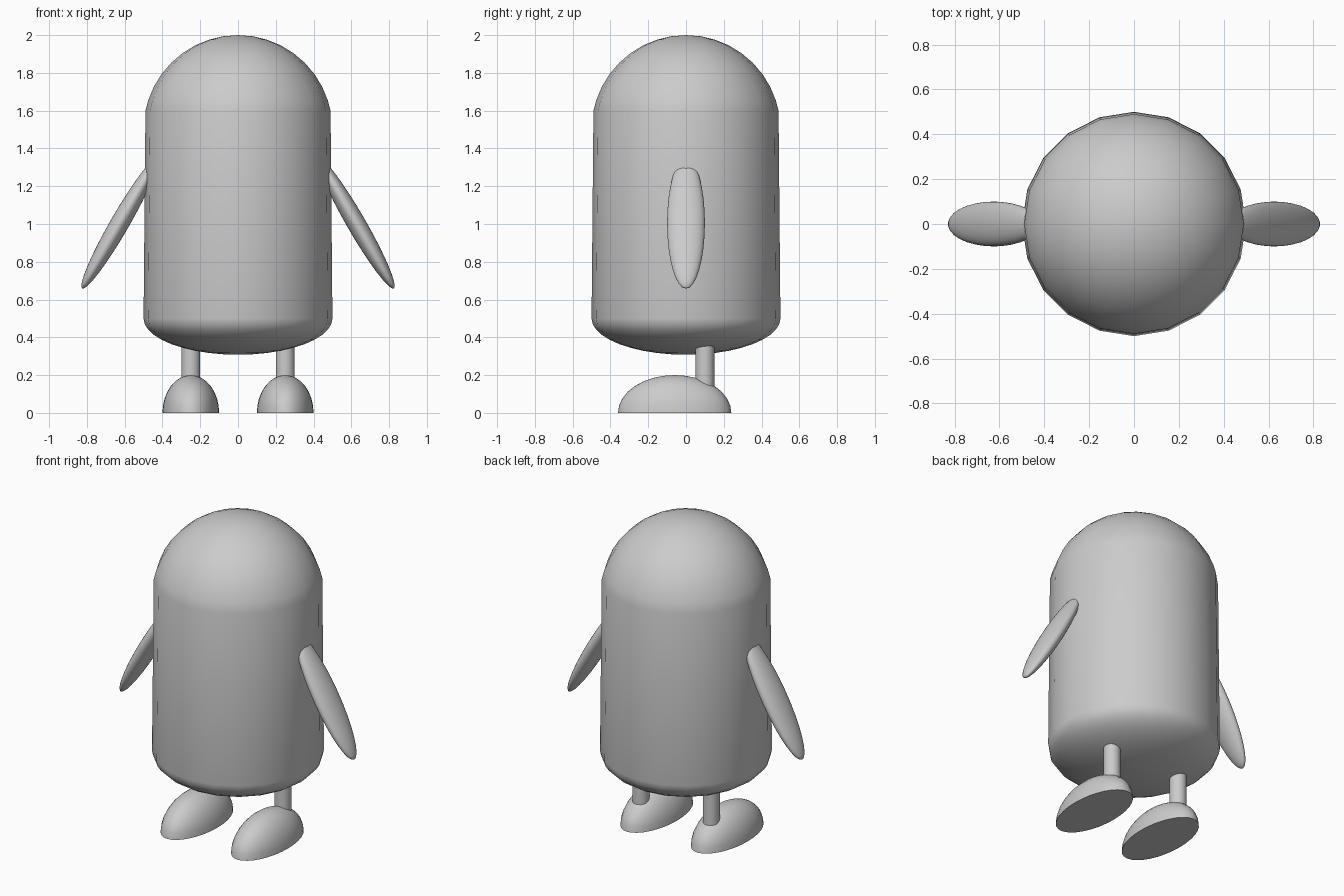
import bpy, bmesh
from math import sin, cos, pi, radians

if "Cube" in bpy.data.objects:
    bpy.data.objects.remove(bpy.data.objects["Cube"])


def finish(name, bm):
    bmesh.ops.recalc_face_normals(bm, faces=bm.faces)
    me = bpy.data.meshes.new(name)
    bm.to_mesh(me)
    bm.free()
    ob = bpy.data.objects.new(name, me)
    bpy.context.collection.objects.link(ob)
    bpy.ops.object.select_all(action='DESELECT')
    ob.select_set(True)
    bpy.context.view_layer.objects.active = ob
    bpy.ops.object.shade_smooth_by_angle(angle=radians(40))
    return ob


def ellipsoid(radii, segments=32, rings=16):
    bm = bmesh.new()
    bmesh.ops.create_uvsphere(bm, u_segments=segments, v_segments=rings, radius=1)
    bmesh.ops.scale(bm, vec=radii, verts=bm.verts)
    return bm


# Body: 20-sided turned capsule with shallow belly and domed head
profile = [(0.5 * sin(i * pi / 20), 0.5 - 0.192 * cos(i * pi / 20)) for i in range(11)]
profile += [(0.5 * cos(radians(a)), 1.5 + 0.5 * sin(radians(a)))
            for a in (11.5, 18, 27, 36, 45, 54, 63, 72, 81, 90)]
bm = bmesh.new()
verts = [bm.verts.new((r, 0, z)) for r, z in profile]
edges = [bm.edges.new(pair) for pair in zip(verts, verts[1:])]
bmesh.ops.spin(bm, geom=verts + edges, cent=(0, 0, 0), axis=(0, 0, 1),
               angle=2 * pi, steps=20, use_merge=True)
bmesh.ops.remove_doubles(bm, verts=bm.verts, dist=1e-4)
finish("body", bm)

for side, label in ((-1, "left"), (1, "right")):
    # Flipper arm, tilted outward
    arm = finish(label + "_arm", ellipsoid((0.05, 0.1, 0.4)))
    arm.location = (side * 0.625, 0, 1.005)
    arm.rotation_euler.y = -side * radians(30)

    # Leg
    bm = bmesh.new()
    bmesh.ops.create_cone(bm, cap_ends=True, segments=24, radius1=0.05, radius2=0.05, depth=0.3)
    leg = finish(label + "_leg", bm)
    leg.location = (side * 0.25, 0.1, 0.25)

    # Foot: half ellipsoid with a flat sole
    bm = ellipsoid((0.15, 0.3, 0.2))
    cut = bmesh.ops.bisect_plane(bm, geom=bm.verts[:] + bm.edges[:] + bm.faces[:],
                                 plane_co=(0, 0, 0), plane_no=(0, 0, 1), clear_inner=True)
    bmesh.ops.holes_fill(bm, edges=[e for e in bm.edges if e.is_boundary], sides=0)
    foot = finish(label + "_foot", bm)
    foot.location = (side * 0.25, -0.06, 0)
